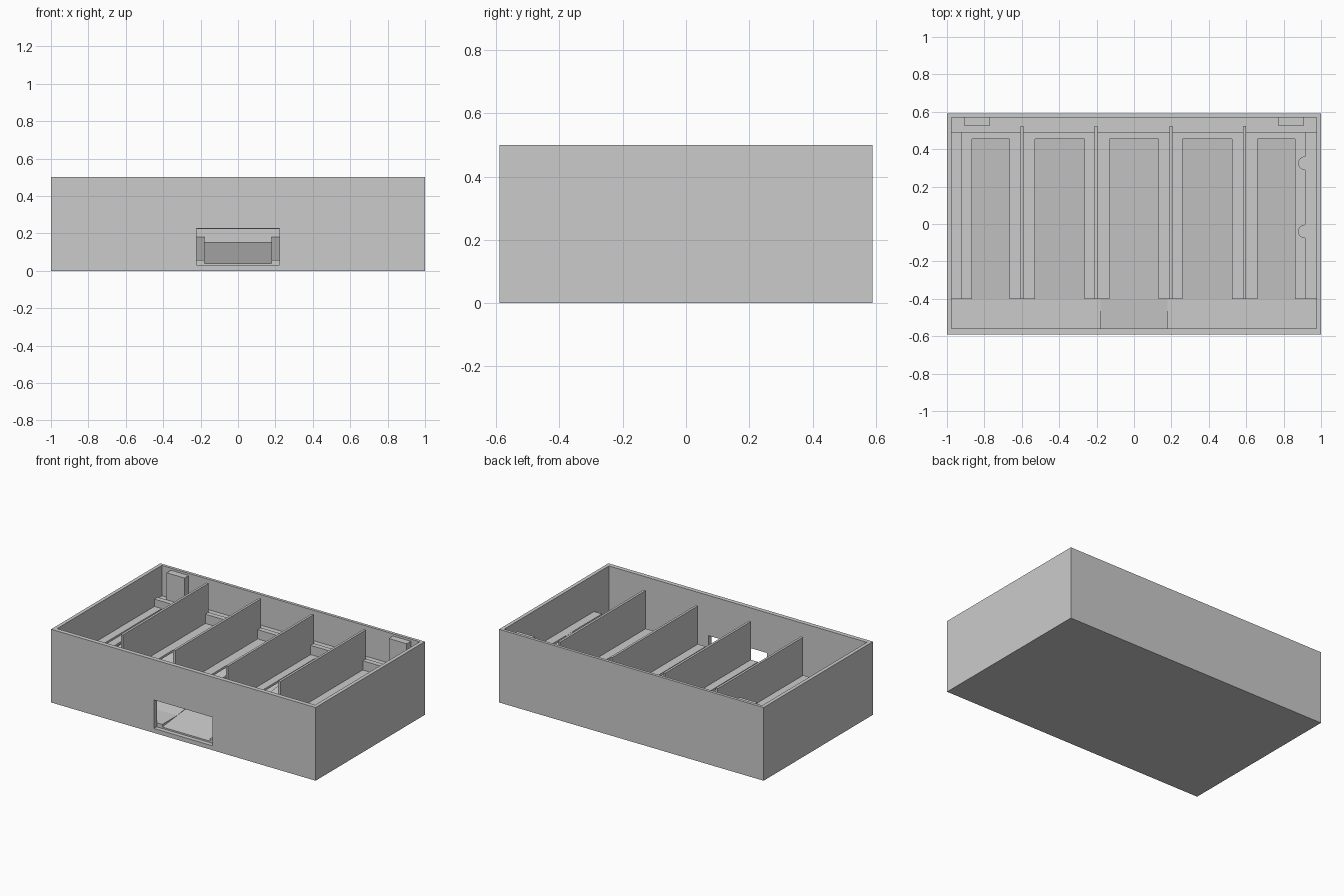
import bpy, bmesh
from mathutils import Vector

if "Cube" in bpy.data.objects:
    bpy.data.objects.remove(bpy.data.objects["Cube"])

GREY = (0.6, 0.6, 0.6, 1)
grey = bpy.data.materials.new("plain grey")
grey.use_nodes = True
grey.diffuse_color = GREY
grey.node_tree.nodes["Principled BSDF"].inputs["Base Color"].default_value = GREY


def prism(name, outline, sweep):
    """Extrude a closed outline of 3D points along the sweep vector."""
    bm = bmesh.new()
    face = bm.faces.new([bm.verts.new(p) for p in outline])
    out = bmesh.ops.extrude_face_region(bm, geom=[face])
    moved = [g for g in out["geom"] if isinstance(g, bmesh.types.BMVert)]
    bmesh.ops.translate(bm, verts=moved, vec=Vector(sweep))
    bmesh.ops.recalc_face_normals(bm, faces=bm.faces)
    mesh = bpy.data.meshes.new(name)
    bm.to_mesh(mesh)
    bm.free()
    mesh.materials.append(grey)
    obj = bpy.data.objects.new(name, mesh)
    bpy.context.collection.objects.link(obj)
    return obj


def box(name, x, y, z):
    corners = [(x[0], y[0]), (x[1], y[0]), (x[1], y[1]), (x[0], y[1])]
    return prism(name, [(a, b, z[0]) for a, b in corners], (0, 0, z[1] - z[0]))


def cut(target, cutter):
    cutter.hide_render = True
    mod = target.modifiers.new("cut", 'BOOLEAN')
    mod.operation, mod.solver, mod.object = 'DIFFERENCE', 'EXACT', cutter
    bpy.context.view_layer.objects.active = target
    bpy.ops.object.modifier_apply(modifier=mod.name)
    bpy.data.objects.remove(cutter)


# Interior limits
LEFT, RIGHT, FRONT, BACK = -0.975, 0.975, -0.56, 0.57
LANE_FRONT, LANE_BACK = -0.4, 0.49
CHANNEL = 0.18

# Open-topped case with an opening in the front wall
case = box("case", (-1, 1), (-0.59, 0.59), (0, 0.5))
cut(case, box("cavity_cutter", (LEFT, RIGHT), (FRONT, BACK), (0.025, 0.6)))
cut(case, box("opening_cutter", (-0.222, 0.222), (-0.7, -0.5), (0.03, 0.225)))

# Sloped floors: the middle channel is lower than the two sides
middle = [(FRONT, 0.02), (FRONT, 0.04), (LANE_BACK, 0.15), (LANE_BACK, 0.02)]
side = [(FRONT, 0.02), (FRONT, 0.058), (LANE_FRONT, 0.058),
        (LANE_BACK, 0.18), (LANE_BACK, 0.02)]
for name, profile, x0, x1 in (("channel_ramp", middle, -CHANNEL, CHANNEL),
                              ("right_ramp", side, LEFT, -CHANNEL),
                              ("left_ramp", side, CHANNEL, RIGHT)):
    prism(name, [(x0, y, z) for y, z in profile], (x1 - x0, 0, 0))

# Comb-shaped platform with five open slots
slots = [(-0.865, -0.665), (-0.53, -0.265), (-0.13, 0.13), (0.26, 0.525), (0.66, 0.86)]
comb = [(-0.92, LANE_BACK), (-0.92, LANE_FRONT)]
for a, b in slots:
    comb += [(a, LANE_FRONT), (a, 0.455), (b, 0.455), (b, LANE_FRONT)]
comb += [(0.915, LANE_FRONT), (0.915, LANE_BACK)]
prism("platform", [(x, y, 0.222) for x, y in comb], (0, 0, 0.015))

# Rails along the side walls and the back
box("right_rail", (LEFT, -0.92), (LANE_FRONT, LANE_BACK), (0.222, 0.25))
box("left_rail", (0.915, RIGHT), (LANE_FRONT, LANE_BACK), (0.222, 0.25))
box("back_rail", (LEFT, RIGHT), (LANE_BACK, 0.525), (0.02, 0.3))
box("back_shelf", (LEFT, RIGHT), (0.525, BACK), (0.02, 0.292))

# Lane dividers
for i, x in enumerate((-0.598, -0.202, 0.198, 0.592)):
    box(f"divider_{i + 1}", (x - 0.008, x + 0.008), (LANE_FRONT, 0.525), (0.222, 0.498))

# Posts in the back corners
for name, s in (("right_post", -1), ("left_post", 1)):
    box(name, sorted((s * 0.772, s * 0.907)), (0.525, BACK), (0.29, 0.485))

# Round pins beside the left rail
for i, y in enumerate((0.325, -0.04)):
    bpy.ops.mesh.primitive_cylinder_add(vertices=32, radius=0.036, depth=0.026,
                                        location=(0.913, y, 0.236))
    pin = bpy.context.object
    pin.name = f"pin_{i + 1}"
    pin.data.materials.append(grey)
    bpy.ops.object.shade_smooth_by_angle()
